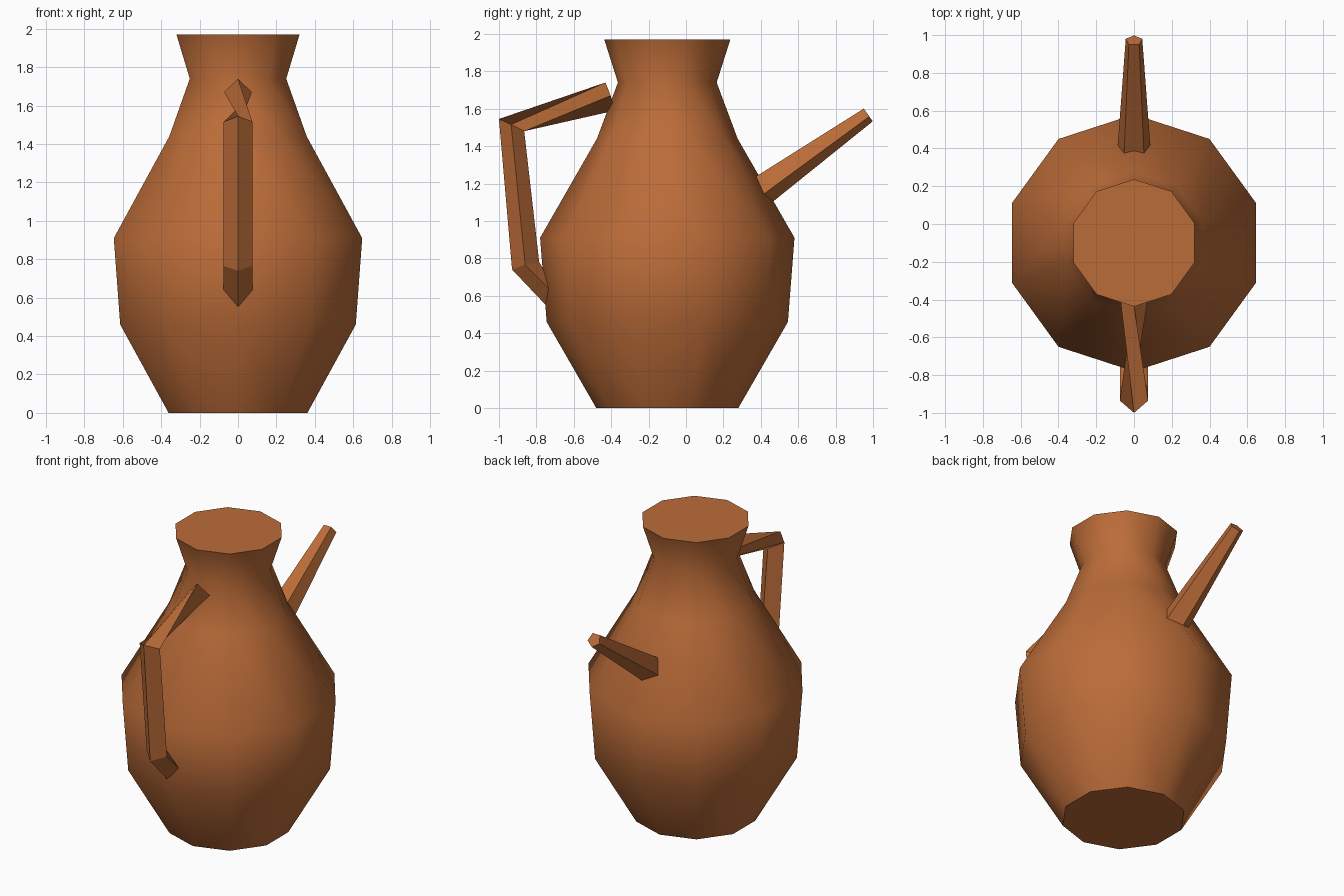
import bpy, bmesh
from math import radians, sin, cos, tau
from mathutils import Vector

cube = bpy.data.objects.get("Cube")
if cube:
    bpy.data.objects.remove(cube, do_unlink=True)

clay = bpy.data.materials.new("terracotta clay")
clay.use_nodes = True
COLOUR = (0.5, 0.15, 0.04, 1)
clay.diffuse_color = COLOUR
clay.node_tree.nodes["Principled BSDF"].inputs["Base Color"].default_value = COLOUR


def loft(name, rings):
    """Skin a closed, capped surface through rings of equal point count."""
    bm = bmesh.new()
    loops = [[bm.verts.new(p) for p in ring] for ring in rings]
    n = len(loops[0])
    for a, b in zip(loops, loops[1:]):
        for i in range(n):
            j = (i + 1) % n
            bm.faces.new((a[i], a[j], b[j], b[i]))
    bm.faces.new(loops[0][::-1])
    bm.faces.new(loops[-1])
    bmesh.ops.recalc_face_normals(bm, faces=bm.faces)
    mesh = bpy.data.meshes.new(name)
    bm.to_mesh(mesh)
    bm.free()
    mesh.materials.append(clay)
    obj = bpy.data.objects.new(name, mesh)
    bpy.context.collection.objects.link(obj)
    return obj


def polygon(centre, radius, sides, u, v):
    """Regular polygon in the plane of u and v, first corner along v."""
    return [Vector(centre) + radius * (sin(tau * i / sides) * u + cos(tau * i / sides) * v)
            for i in range(sides)]


X, Y = Vector((1, 0, 0)), Vector((0, 1, 0))

# Jug body: ten sides, (radius, height) profile
profile = [(0.38, 0), (0.645, 0.46), (0.68, 0.91), (0.376, 1.44), (0.264, 1.74), (0.337, 1.97)]
body = loft("jug_body", [polygon((0, -0.1, z), r, 10, X, Y) for r, z in profile])
bpy.ops.object.select_all(action="DESELECT")
body.select_set(True)
bpy.context.view_layer.objects.active = body
bpy.ops.object.shade_smooth_by_angle(angle=radians(50))

# Spout: tapering five-sided tube, one corner facing down
down = Vector((0, 0.575, -0.818))
loft("spout", [polygon((0, 0.333, 1.12), 0.096, 5, X, down),
               polygon((0, 0.972, 1.57), 0.046, 5, X, down)])


# Handle: diamond section, with a quarter twist in the upper arm
def diamond(outer, middle, inner, half=0.075):
    return [(0, *outer), (half, *middle), (0, *inner), (-half, *middle)]


upper_end = diamond((-0.43, 1.74), (-0.403, 1.67), (-0.38, 1.59), 0.072)
loft("handle", [
    diamond((-0.71, 0.508), (-0.70, 0.605), (-0.70, 0.64)),
    diamond((-0.93, 0.74), (-0.86, 0.765), (-0.785, 0.78)),
    diamond((-1.0, 1.545), (-0.935, 1.515), (-0.865, 1.48)),
    [upper_end[i] for i in (3, 0, 1, 2)],
])
